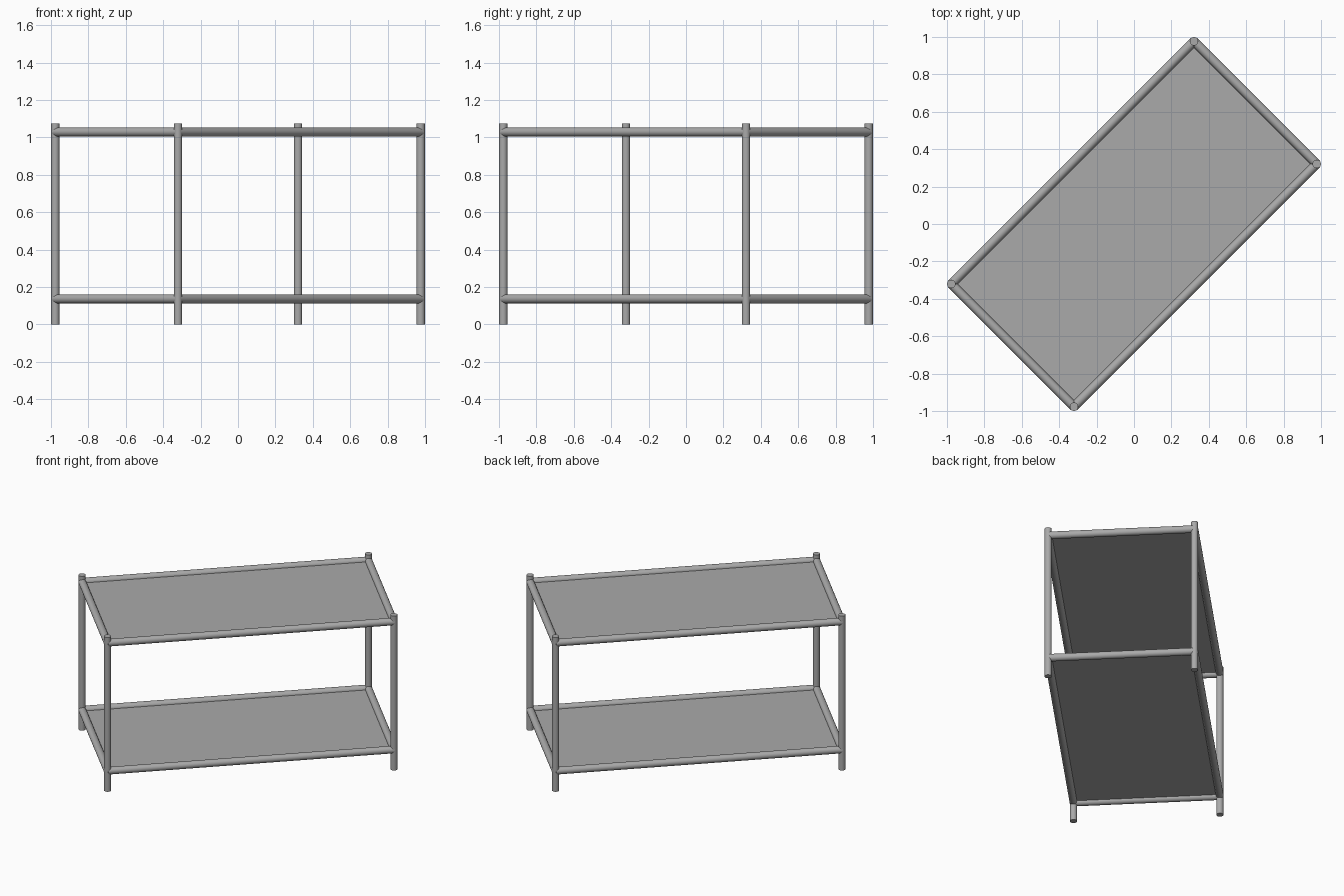
import bpy, math
from mathutils import Vector

if "Cube" in bpy.data.objects:
    bpy.data.objects.remove(bpy.data.objects["Cube"])

# one flat grey for the whole table
grey = bpy.data.materials.new("mid grey")
grey.diffuse_color = (0.4, 0.4, 0.4, 1)
grey.use_nodes = True
grey.node_tree.nodes["Principled BSDF"].inputs["Base Color"].default_value = grey.diffuse_color

A, B = 0.977, 0.321            # corner post positions (table is turned 45 degrees)
CORNERS = [(-B, -A), (A, B), (B, A), (-A, -B)]
POST_R, RAIL_R, HEIGHT = 0.0225, 0.024, 1.075
LEVELS = {"lower": 0.136, "upper": 1.028}


def rod(name, p, q, radius):
    """Smooth capped cylinder between two points."""
    p, q = Vector(p), Vector(q)
    d = q - p
    bpy.ops.mesh.primitive_cylinder_add(vertices=32, radius=radius, depth=d.length,
                                        location=(p + q) / 2,
                                        rotation=d.to_track_quat('Z', 'Y').to_euler())
    ob = bpy.context.object
    ob.name = name
    ob.data.materials.append(grey)
    bpy.ops.object.shade_smooth_by_angle(angle=math.radians(30))


# corner posts
for i, (x, y) in enumerate(CORNERS):
    rod(f"post_{i + 1}", (x, y, 0), (x, y, HEIGHT), POST_R)

for level, z in LEVELS.items():
    # four rails joining the posts
    for i in range(4):
        rod(f"{level}_rail_{i + 1}", (*CORNERS[i], z), (*CORNERS[(i + 1) % 4], z), RAIL_R)
    # thin shelf panel at the middle of the rails
    t = 0.002
    bpy.ops.mesh.primitive_cube_add(size=1, location=(0, 0, z),
                                    rotation=(0, 0, math.radians(45)))
    panel = bpy.context.object
    panel.name = f"{level}_shelf_panel"
    panel.scale = ((A + B) * math.sqrt(2), (A - B) * math.sqrt(2), t)
    panel.data.materials.append(grey)
